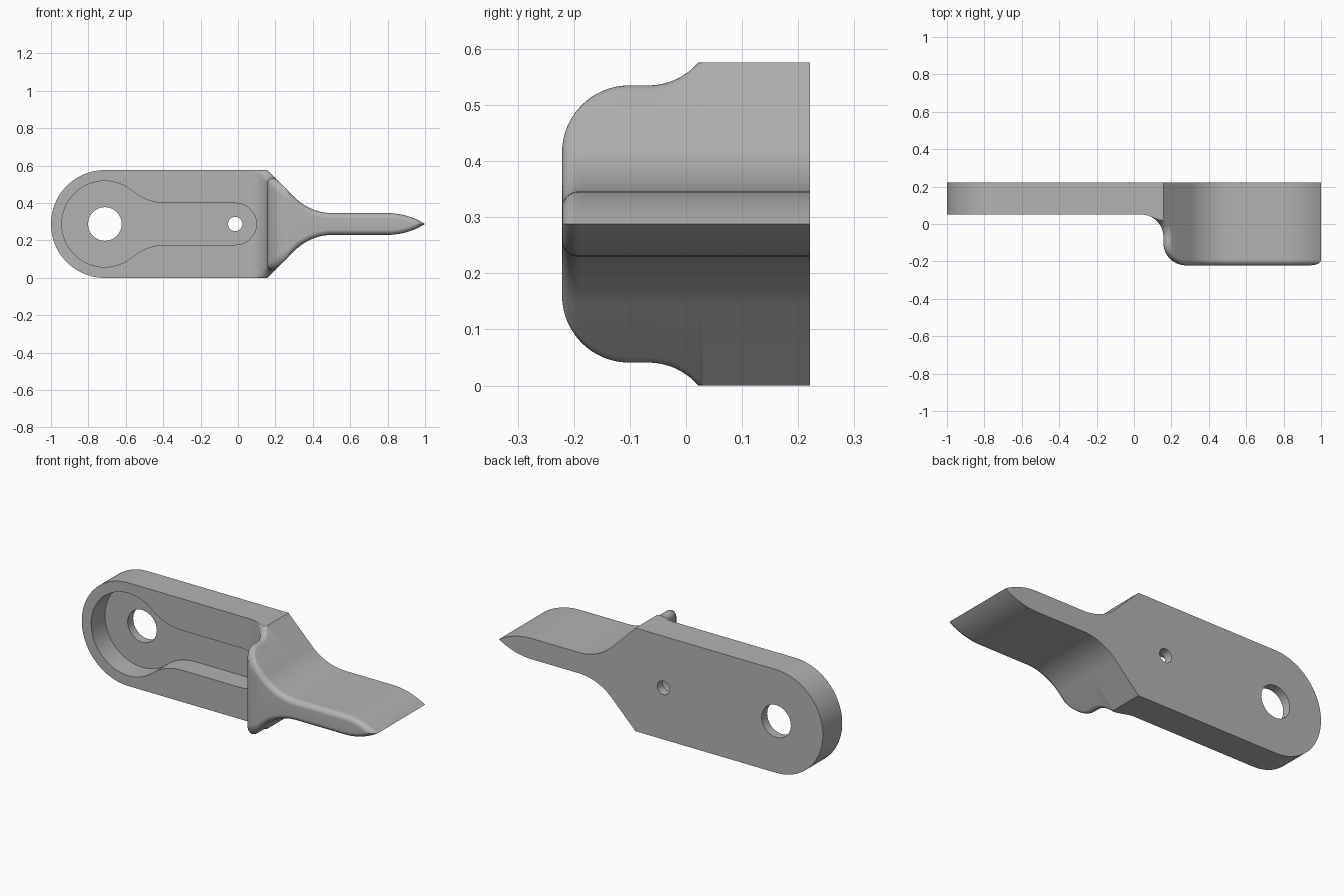
import bpy, bmesh
from math import sin, cos, pi, sqrt, atan2

if "Cube" in bpy.data.objects:
    bpy.data.objects.remove(bpy.data.objects["Cube"])

HALF = 0.288                 # half height, also the centre height
BACK, FRONT, PLATE = 0.221, -0.221, 0.05
EYE_X, NECK_X = -0.712, 0.157
SHANK, R_NECK, TIP_X = 0.058, 0.29, 0.8
FILLET = 0.029
ROOT2 = sqrt(2)
R_TIP = (0.2 ** 2 + SHANK ** 2) / (2 * SHANK)
NECK_END = NECK_X + HALF - SHANK + R_NECK * (ROOT2 - 1)

steel = bpy.data.materials.new("light_grey")
steel.use_nodes = True
steel.diffuse_color = (0.45, 0.45, 0.45, 1)
steel.node_tree.nodes["Principled BSDF"].inputs["Base Color"].default_value = (0.45, 0.45, 0.45, 1)


def make_object(name, bm):
    bmesh.ops.remove_doubles(bm, verts=bm.verts, dist=1e-5)
    bmesh.ops.recalc_face_normals(bm, faces=bm.faces)
    mesh = bpy.data.meshes.new(name)
    bm.to_mesh(mesh)
    bm.free()
    mesh.materials.append(steel)
    obj = bpy.data.objects.new(name, mesh)
    bpy.context.collection.objects.link(obj)
    return obj


def arc(cx, cz, r, a, b, n):
    return [(cx + r * cos(a + (b - a) * i / n), cz + r * sin(a + (b - a) * i / n))
            for i in range(n + 1)]


def half_thickness(x, d):
    """Half height of the blade at x, inset by d."""
    if x < NECK_END - (R_NECK + d) / ROOT2:
        return NECK_X + HALF - x - d * ROOT2
    if x < NECK_END:
        return SHANK + R_NECK - sqrt((R_NECK + d) ** 2 - (x - NECK_END) ** 2)
    if x < TIP_X:
        return SHANK - d
    return SHANK - R_TIP + sqrt(max(0, (R_TIP - d) ** 2 - (x - TIP_X) ** 2))


def section(w, d, n=12):
    """Upper half of the blade section, starting at the wall w, rounded at the wall corner."""
    rc = max(FILLET - d, 0)
    tangent = w + rc * (1 + 1 / ROOT2)
    corner = half_thickness(w, d) - (1 + ROOT2) * rc
    pts = []
    for i in range(n + 1):
        a = pi * 0.75 * i / n
        pts.append((w + rc * (1 - cos(a)), corner + rc * sin(a)))
    neck0 = NECK_END - (R_NECK + d) / ROOT2
    xs = [NECK_X] + [neck0 + (NECK_END - neck0) * i / 14 for i in range(15)]
    tip_len = sqrt((R_TIP - d) ** 2 - (R_TIP - SHANK) ** 2)
    xs += [TIP_X + tip_len * i / 10 for i in range(11)]
    for x in xs:
        x = max(x, tangent)
        pts.append((x, half_thickness(x, d)))
    return [(x, max(0, min(HALF, z))) for x, z in pts]


# Blade: sections lofted from the rounded front to the back
R_IN, R_OUT = 0.117, 0.12
wall = arc(NECK_X + R_OUT, FRONT + R_OUT, R_OUT, 1.5 * pi, pi, 24)
wall += arc(NECK_X - R_IN, PLATE - R_IN, R_IN, 0, pi / 2, 20)
wall.append((NECK_X - R_IN, BACK))

bm = bmesh.new()
rings = []
for w, y in wall:
    u = max(0, FRONT + FILLET - y)
    d = FILLET - sqrt(max(0, FILLET ** 2 - u ** 2))
    half = section(w, d)
    loop = half + [(x, -z) for x, z in reversed(half)]
    rings.append([bm.verts.new((x, y, HALF + z)) for x, z in loop])
count = len(rings[0])
for k in range(len(rings) - 1):
    a, b = rings[k], rings[k + 1]
    last = k == len(rings) - 2      # the plate joins here, so leave the wall open
    for i in range(count - 1 if last else count):
        j = (i + 1) % count
        bm.faces.new((a[i], a[j], b[j], b[i]))
bm.faces.new(rings[0])

# Plate: round-ended slab joined to the open wall
eye = arc(EYE_X, HALF, HALF, 1.5 * pi, 0.5 * pi, 64)
ends = []
for ring, y in ((rings[-2], PLATE), (rings[-1], BACK)):
    ends.append([ring[-1]] + [bm.verts.new((x, y, z)) for x, z in eye] + [ring[0]])
for i in range(len(ends[0]) - 1):
    bm.faces.new((ends[0][i], ends[0][i + 1], ends[1][i + 1], ends[1][i]))
bm.faces.new(ends[0])
bm.faces.new(ends[1])
bm.faces.new(rings[-1])
body = make_object("lever_body", bm)


def cut(name, outline, y0, y1):
    bm = bmesh.new()
    loops = [[bm.verts.new((x, y, HALF + z)) for x, z in outline] for y in (y0, y1)]
    n = len(outline)
    for i in range(n):
        j = (i + 1) % n
        bm.faces.new((loops[0][i], loops[0][j], loops[1][j], loops[1][i]))
    for loop in loops:
        bm.faces.new(loop)
    cutter = make_object(name, bm)
    cutter.hide_render = True
    mod = body.modifiers.new(name, "BOOLEAN")
    mod.operation, mod.solver, mod.object = "DIFFERENCE", "EXACT", cutter
    bpy.context.view_layer.objects.active = body
    bpy.ops.object.modifier_apply(modifier=name)
    bpy.data.objects.remove(cutter)


# Keyhole-shaped pocket
R_BIG, R_SLOT, SLOT_X, BLEND_X, R_BLEND = 0.23, 0.111, -0.013, -0.385, 0.279
blend_z = R_SLOT + R_BLEND
ang = atan2(blend_z, BLEND_X - EYE_X)
upper = arc(EYE_X, 0, R_BIG, pi, ang, 32)
upper += arc(BLEND_X, blend_z, R_BLEND, ang + pi, 1.5 * pi, 12)[1:]
upper += arc(SLOT_X, 0, R_SLOT, pi / 2, 0, 16)
cut("pocket_cutter", upper + [(x, -z) for x, z in upper[-2:0:-1]], -0.1, 0.172)

# Through holes
for name, x, r in (("large_hole_cutter", EYE_X, 0.09), ("small_hole_cutter", -0.015, 0.038)):
    cut(name, arc(x, 0, r, 0, 2 * pi, 48)[:-1], 0.1, 0.3)

# Smooth shading with sharp edges kept
bpy.ops.object.select_all(action="DESELECT")
body.select_set(True)
bpy.context.view_layer.objects.active = body
bpy.ops.object.shade_smooth_by_angle(angle=pi / 6)
